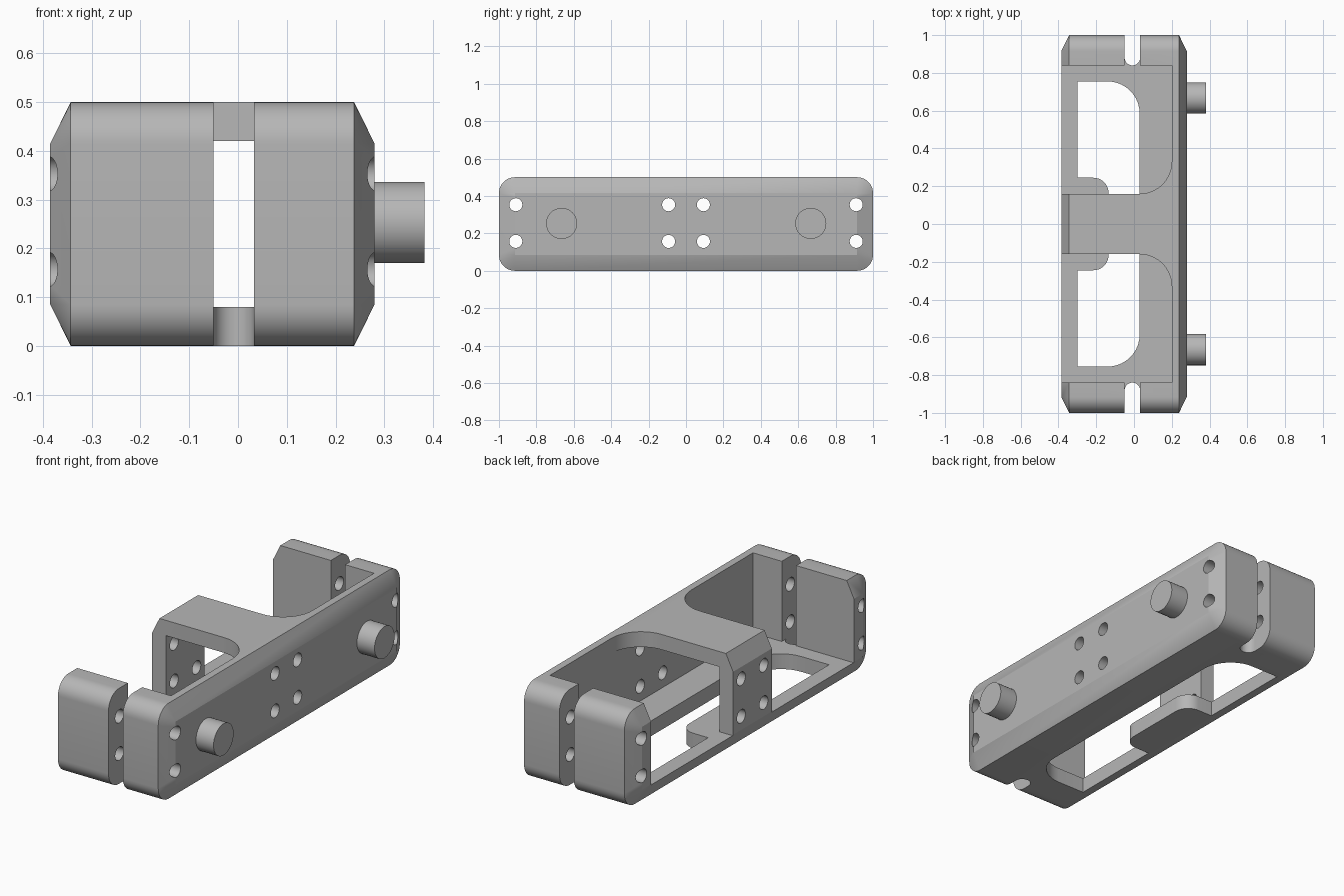
import bpy, bmesh, math
from mathutils import Vector, Matrix

if "Cube" in bpy.data.objects:
    bpy.data.objects.remove(bpy.data.objects["Cube"])

grey = bpy.data.materials.new("plain grey")
grey.use_nodes = True
COLOUR = (0.47, 0.47, 0.47, 1)
grey.diffuse_color = COLOUR
grey.node_tree.nodes["Principled BSDF"].inputs["Base Color"].default_value = COLOUR

LEFT, RIGHT, HEIGHT = -0.385, 0.28, 0.5
WALL, CORNER, CHAMFER = 0.08, 0.085, 0.042
INNER = RIGHT - WALL      # inside face of the long wall
END = 0.84                # inside face of the end blocks


def rounded(corners, steps=10):
    """Outline from (x, y, radius) right-angle corners."""
    pts = [Vector(c[:2]) for c in corners]
    out = []
    for i, p in enumerate(pts):
        r = corners[i][2]
        if not r:
            out.append(p)
            continue
        u = (pts[i - 1] - p).normalized()
        v = (pts[(i + 1) % len(pts)] - p).normalized()
        centre = p + r * (u + v)
        for k in range(steps + 1):
            t = math.pi / 2 * k / steps
            out.append(centre - r * (v * math.cos(t) + u * math.sin(t)))
    return out


def loft(name, rings):
    """Closed solid through matching rings of points."""
    bm = bmesh.new()
    loops = [[bm.verts.new(p) for p in ring] for ring in rings]
    for a, b in zip(loops, loops[1:]):
        for i in range(len(a)):
            j = (i + 1) % len(a)
            bm.faces.new((a[i], a[j], b[j], b[i]))
    bm.faces.new(loops[0])
    bm.faces.new(loops[-1])
    bmesh.ops.remove_doubles(bm, verts=bm.verts, dist=1e-5)
    bmesh.ops.recalc_face_normals(bm, faces=bm.faces)
    return finish(name, bm)


def finish(name, bm):
    mesh = bpy.data.meshes.new(name)
    bm.to_mesh(mesh)
    bm.free()
    mesh.materials.append(grey)
    obj = bpy.data.objects.new(name, mesh)
    bpy.context.collection.objects.link(obj)
    return obj


def prism(name, outline, z0, z1):
    return loft(name, [[(p.x, p.y, z) for p in outline] for z in (z0, z1)])


def box(name, x0, x1, y0, y1, z0, z1):
    return prism(name, rounded([(x0, y0, 0), (x1, y0, 0), (x1, y1, 0), (x0, y1, 0)]), z0, z1)


def rod(name, x0, x1, y, z, radius, sides=32):
    bm = bmesh.new()
    place = Matrix.Translation(((x0 + x1) / 2, y, z)) @ Matrix.Rotation(math.pi / 2, 4, 'Y')
    bmesh.ops.create_cone(bm, cap_ends=True, segments=sides, radius1=radius,
                          radius2=radius, depth=x1 - x0, matrix=place)
    return finish(name, bm)


def activate(obj):
    bpy.ops.object.select_all(action='DESELECT')
    obj.select_set(True)
    bpy.context.view_layer.objects.active = obj


def carve(target, cutter):
    activate(target)
    mod = target.modifiers.new("cut", 'BOOLEAN')
    mod.operation, mod.solver, mod.object = 'DIFFERENCE', 'EXACT', cutter
    bpy.ops.object.modifier_apply(modifier=mod.name)
    bpy.data.objects.remove(cutter)


# Body: rounded block with bevelled left and right ends
section = rounded([(-1, 0, CORNER), (1, 0, CORNER), (1, HEIGHT, CORNER), (-1, HEIGHT, CORNER)])
inset = [Vector((max(-1 + CORNER, min(1 - CORNER, p.x)),
                 max(CORNER, min(HEIGHT - CORNER, p.y)))) for p in section]
body = loft("bracket_body", [[(x, p.x, p.y) for p in ring] for x, ring in (
    (LEFT, inset), (LEFT + CHAMFER, section), (RIGHT - CHAMFER, section), (RIGHT, inset))])

# Hollow beneath the middle bridge
carve(body, box("hollow", LEFT + WALL, INNER, -0.5, 0.5, WALL, HEIGHT - WALL))

# Open bays either side of the bridge, and the slots in the end blocks
for s in (-1, 1):
    bay = rounded([(-0.6, s * 0.16, 0), (INNER, s * 0.16, 0.17),
                   (INNER, s * END, 0), (-0.6, s * END, 0)])
    carve(body, prism("bay", bay, WALL, 0.7))
    slot = rounded([(-0.05, s * END, 0.041), (0.033, s * END, 0.041),
                    (0.033, s * 1.2, 0), (-0.05, s * 1.2, 0)])
    carve(body, prism("slot", slot, -0.1, 0.7))
    carve(body, box("slot_mouth", -0.05, 0.033, *sorted((s * 0.8, s * 0.95)), WALL, 0.7))

# Floor window with a tab left standing under the bridge wall
window = rounded([(-0.3, -0.755, 0), (0.03, -0.755, 0.17), (0.03, 0.755, 0.17), (-0.3, 0.755, 0),
                  (-0.3, 0.245, 0), (-0.135, 0.245, 0.08), (-0.135, -0.245, 0.08), (-0.3, -0.245, 0)])
carve(body, prism("window", window, -0.1, 0.2))

# Screw holes running right through
for y in (-0.91, -0.093, 0.093, 0.91):
    for z in (0.157, 0.353):
        carve(body, rod("screw_hole", -0.6, 0.6, y, z, 0.035, 24))

# Pegs on the long wall
pegs = [rod(f"{name}_peg", RIGHT - 0.02, 0.382, y, 0.253, 0.083)
        for name, y in (("front", -0.665), ("back", 0.667))]

for part in [body] + pegs:
    activate(part)
    bpy.ops.object.shade_smooth_by_angle(angle=math.radians(25))
